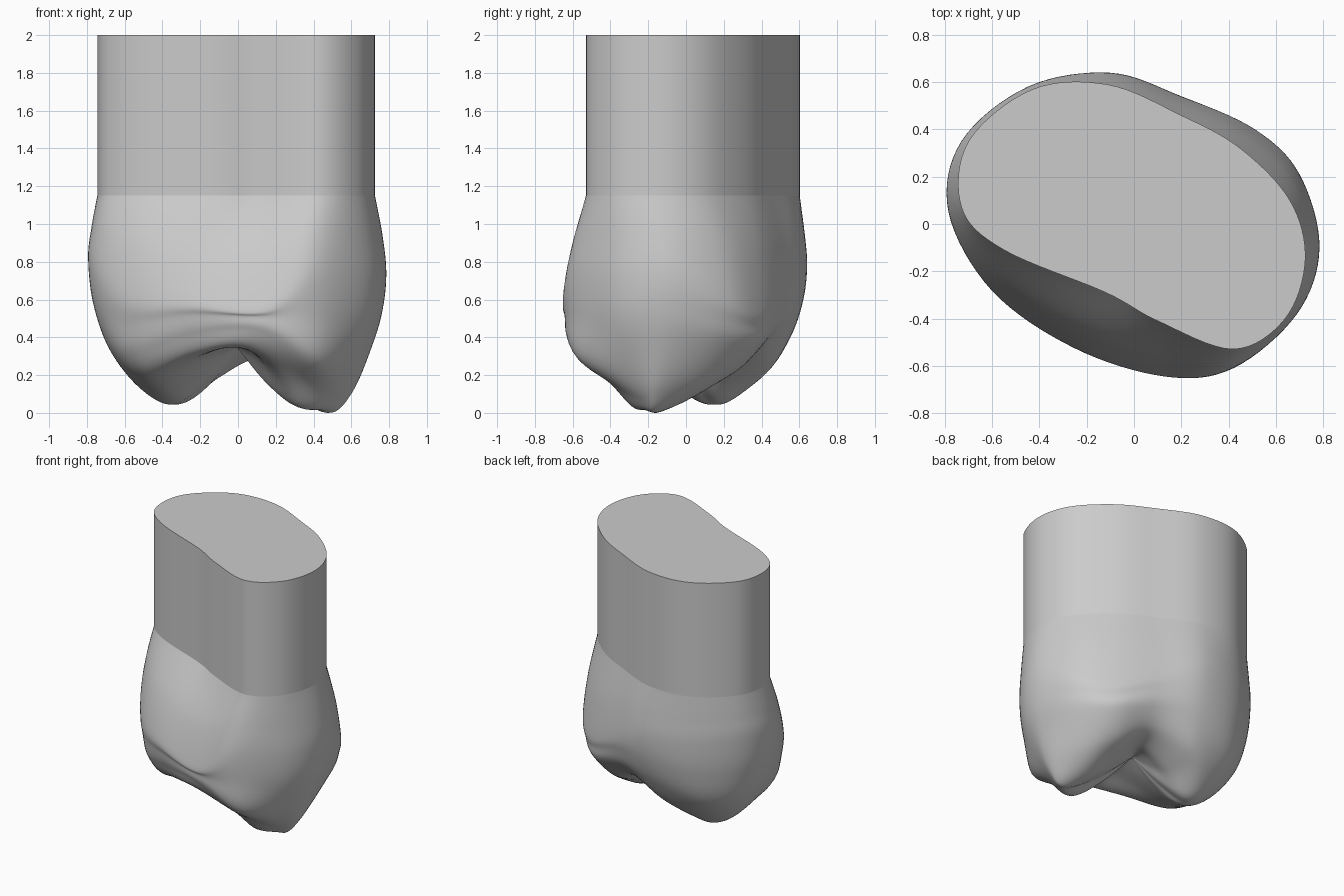
import bpy
import bmesh
from mathutils import Vector

AROUND = 8      # steps between neighbouring control columns
DOWN = 7        # steps between neighbouring control rings
SEAM = 1.15
TOP = 2.0

default_cube = bpy.data.objects.get("Cube")
if default_cube:
    bpy.data.objects.remove(default_cube, do_unlink=True)

enamel = bpy.data.materials.new("plain grey enamel")
enamel.use_nodes = True
grey = (0.6, 0.6, 0.6, 1.0)
enamel.diffuse_color = grey
enamel.node_tree.nodes["Principled BSDF"].inputs["Base Color"].default_value = grey


def catmull(a, b, c, d, t):
    """Point at t on the smooth curve from b to c."""
    return 0.5 * (2 * b + (c - a) * t + (2 * a - 5 * b + 4 * c - d) * t ** 2
                  + (3 * b - a - 3 * c + d) * t ** 3)


def closed_ring(points):
    """Smooth closed loop through control points given in hundredths."""
    pts = [Vector(p) / 100 for p in points]
    n = len(pts)
    return [catmull(pts[i - 1], pts[i], pts[(i + 1) % n], pts[(i + 2) % n], s / AROUND)
            for i in range(n) for s in range(AROUND)]


def blend(ring_a, ring_b, flat, height):
    """Ring between two rings, with separate shares for plan and height."""
    result = []
    for a, b in zip(ring_a, ring_b):
        p = a.lerp(b, flat)
        p.z = a.z + (b.z - a.z) * height
        result.append(p)
    return result


def loft(rings):
    """Smooth rings running through the given rings, first to last."""
    result = []
    last = len(rings) - 1
    for i in range(last):
        group = (rings[max(i - 1, 0)], rings[i], rings[i + 1], rings[min(i + 2, last)])
        for s in range(DOWN):
            result.append([catmull(*column, s / DOWN) for column in zip(*group)])
    return result


def build(name, rings, start_cap=False, tip=None):
    """Skin a stack of rings, with an optional flat cap and closing tip."""
    bm = bmesh.new()
    rows = [[bm.verts.new(p) for p in ring] for ring in rings]
    n = len(rows[0])
    for upper, lower in zip(rows, rows[1:]):
        for i in range(n):
            j = (i + 1) % n
            bm.faces.new((upper[i], lower[i], lower[j], upper[j]))
    if start_cap:
        bm.faces.new(rows[0])
    if tip is not None:
        end = bm.verts.new(tip)
        for i in range(n):
            bm.faces.new((rows[-1][i], end, rows[-1][(i + 1) % n]))
    mesh = bpy.data.meshes.new(name)
    bm.to_mesh(mesh)
    bm.free()
    mesh.materials.append(enamel)
    obj = bpy.data.objects.new(name, mesh)
    bpy.context.collection.objects.link(obj)
    bpy.ops.object.select_all(action="DESELECT")
    bpy.context.view_layer.objects.active = obj
    obj.select_set(True)
    bpy.ops.object.shade_smooth_by_angle(angle=0.7)


# Control outlines, counter-clockwise from the +x end
neck = [(72.5, -15), (66, 10), (45, 32), (20, 46), (-11, 59), (-43, 57), (-70, 35),
        (-73, 7), (-55, -11), (-12, -29), (10, -41), (42, -53), (64, -40)]
bulge = [(78.5, -10, 75), (70, 21, 62), (51, 40, 56), (20, 54, 68), (-10, 64, 78),
         (-45, 58, 80), (-73, 35, 83), (-78.5, 5, 80), (-60, -28, 62), (-25, -52, 60),
         (13, -64, 57), (42, -61, 74), (69, -38, 70)]
lower_wall = [(72, -12, 38), (65, 18, 37), (48, 38, 37), (18, 49, 45), (-12, 56, 42),
              (-43, 49, 34), (-63, 31, 32), (-68, 5, 34), (-57, -25, 32), (-24, -49, 42),
              (11, -62, 44), (41, -57, 29), (61, -33, 28)]
rim = [(61, -13, 12), (52, 10, 15), (38, 27, 22), (15, 38, 33), (-14, 44, 24),
       (-36, 34, 14), (-50, 20, 12), (-54, 2, 17), (-47, -21, 20), (-22, -42, 31),
       (5, -53, 34), (36, -41, 16), (54, -24, 8)]
cusps = [(47, -14, 0), (38, 1, 7), (26, 13, 18), (12, 22, 29), (-11, 24, 18),
         (-27, 20, 6), (-34, 14, 4), (-34, 6, 6), (-31, -8, 15), (-15, -25, 31),
         (5, -32, 34), (29, -28, 5), (44, -20, 1)]
pit = Vector((0.0, -0.02, 0.34))

# Straight stem with a flat top
outline = closed_ring(neck)
stem_rings = [[Vector((p.x, p.y, z)) for p in outline] for z in (TOP, SEAM)]
build("stem", stem_rings, start_cap=True)

# Crown: bulging wall, two rounded cusps and the hollow between them
wide, low, edge, tips = [closed_ring(r) for r in (bulge, lower_wall, rim, cusps)]
centre = [pit] * len(outline)
shoulder = blend(stem_rings[1], wide, 0.64, 0.5)
belly = blend(wide, low, 0.24, 0.5)
basin = blend(tips, centre, 0.5, 0.38)
crown_rings = loft([stem_rings[1], shoulder, wide, belly, low, edge, tips, basin, centre])
lowest = min(p.z for ring in crown_rings for p in ring)
for ring in crown_rings:
    for p in ring:
        p.z -= lowest * (1 - p.z / SEAM)
build("crown", crown_rings, tip=pit)
